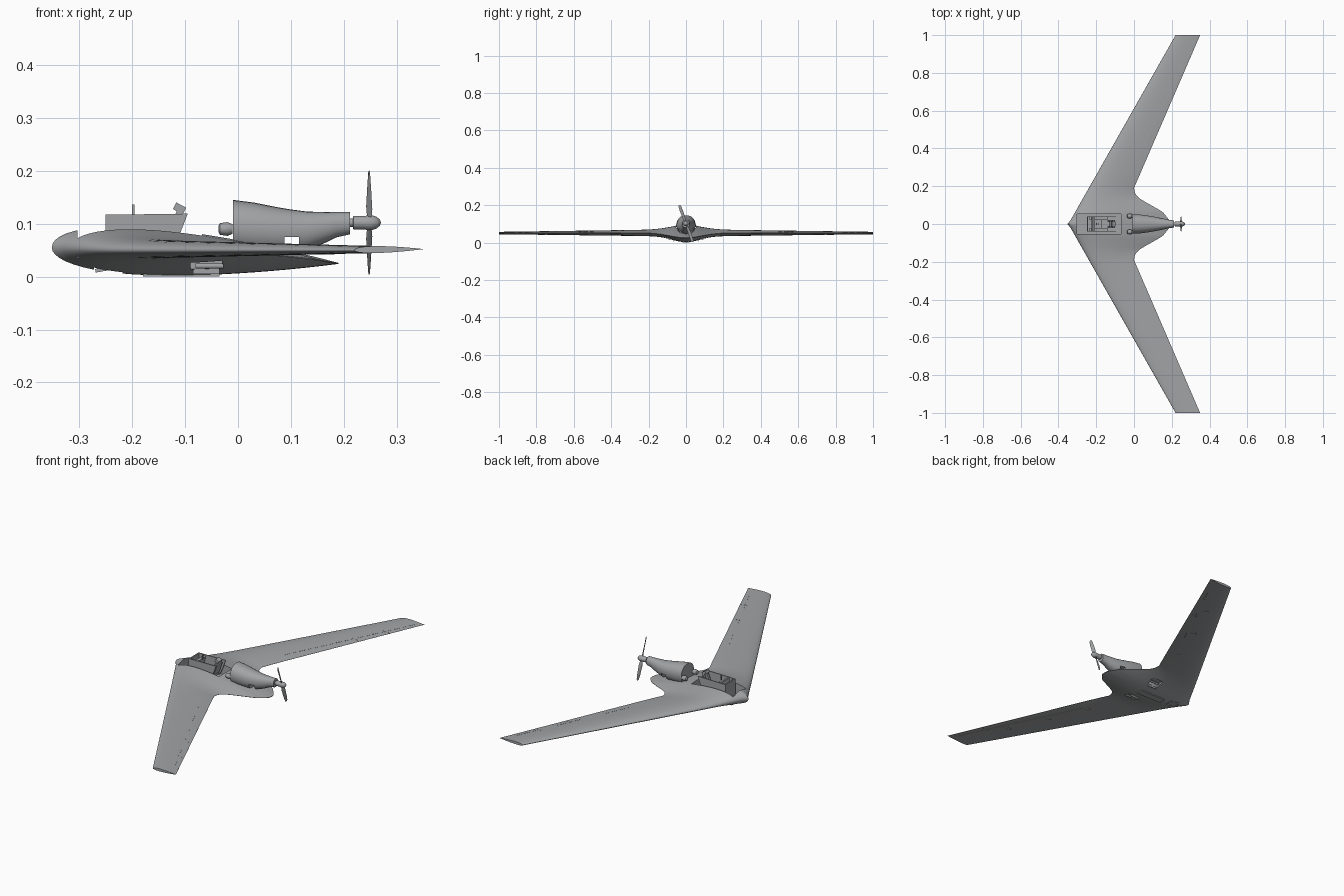
import bpy, bmesh, math
from mathutils import Matrix, Vector

cube = bpy.data.objects.get("Cube")
if cube:
    bpy.data.objects.remove(cube)


def material(name, rgb):
    m = bpy.data.materials.new(name)
    m.use_nodes = True
    m.diffuse_color = (*rgb, 1)
    m.node_tree.nodes["Principled BSDF"].inputs["Base Color"].default_value = (*rgb, 1)
    return m


grey = material("airframe grey", (0.36, 0.37, 0.38))


def finish(name, bm, smooth=None):
    bmesh.ops.recalc_face_normals(bm, faces=bm.faces)
    me = bpy.data.meshes.new(name)
    bm.to_mesh(me)
    bm.free()
    me.materials.append(grey)
    ob = bpy.data.objects.new(name, me)
    bpy.context.collection.objects.link(ob)
    if smooth:
        bpy.ops.object.select_all(action='DESELECT')
        bpy.context.view_layer.objects.active = ob
        ob.select_set(True)
        bpy.ops.object.shade_smooth_by_angle(angle=math.radians(smooth))
    return ob


def loft(name, rings, smooth=35):
    bm = bmesh.new()
    loops = [[bm.verts.new(p) for p in r] for r in rings]
    n = len(loops[0])
    for a, b in zip(loops, loops[1:]):
        for i in range(n):
            j = (i + 1) % n
            bm.faces.new((a[i], a[j], b[j], b[i]))
    bm.faces.new(loops[0])
    bm.faces.new(loops[-1])
    return finish(name, bm, smooth)


def box(name, x, y, z, tilt=0):
    lo, hi = Vector((x[0], y[0], z[0])), Vector((x[1], y[1], z[1]))
    bm = bmesh.new()
    mat = (Matrix.Translation((lo + hi) / 2) @ Matrix.Rotation(math.radians(tilt), 4, 'Y')
           @ Matrix.Diagonal((*(hi - lo), 1)))
    bmesh.ops.create_cube(bm, size=1, matrix=mat)
    return finish(name, bm)


def turned(name, profile, y, z, n=20):
    # profile of (x, radius) turned round an axis along x
    ring = [math.tau * i / n for i in range(n)]
    return loft(name, [[(x, y + r * math.cos(a), z + r * math.sin(a)) for a in ring]
                       for x, r in profile])


def extrude_y(name, outline, y0, y1):
    return loft(name, [[(x, y, z) for x, z in outline] for y in (y0, y1)], None)


def cut(ob, *cutters):
    for c in cutters:
        m = ob.modifiers.new("cut", 'BOOLEAN')
        m.operation = 'DIFFERENCE'
        m.solver = 'EXACT'
        m.object = c
        c.hide_render = True
        c.hide_viewport = True
        c.display_type = 'WIRE'


def interp(points, v):
    for (a, p), (b, q) in zip(points, points[1:]):
        if v <= b:
            return p + (q - p) * (v - a) / (b - a)
    return points[-1][1]


# wing planform and section
LEADING = [(0, -.352), (.02, -.336), (1, .22)]
TRAILING = [(0, .19), (.02, .187), (.064, .152), (.1, .09), (.125, .045),
            (.143, .02), (.165, .004), (.19, 0), (1, .35)]


def bump(y, w):
    return math.exp(-(y / w) ** 2)


def surface_z(t, y, side):
    y = abs(y)
    mid = (.05 + .005 * bump(y, .12)) * (1 - t) + (.052 - .027 * bump(y, .12)) * t
    thick = (.021 - .014 * y + .026 * bump(y, .12) if side > 0
             else .018 - .012 * y + .024 * bump(y, .1))
    f = 2 * (1.4845 * t ** .5 - .63 * t - 1.758 * t ** 2 + 1.4215 * t ** 3 - .518 * t ** 4)
    return mid + side * thick * (max(f, 0) + .02 * t)


def skin(x, y, side):
    a, b = interp(LEADING, abs(y)), interp(TRAILING, abs(y))
    return surface_z(min(max((x - a) / (b - a), 0), 1), y, side)


N = 28
ts = [(1 - math.cos(math.pi * i / N)) / 2 for i in range(N + 1)]
half = [.01 * i for i in range(1, 21)] + [.24, .3, .4, .5, .6, .7, .8, .9, 1]
rings = []
for y in [-v for v in reversed(half)] + [0] + half:
    a, b = interp(LEADING, abs(y)), interp(TRAILING, abs(y))
    top = [(a + (b - a) * t, y, surface_z(t, y, 1)) for t in ts]
    low = [(a + (b - a) * t, y, surface_z(t, y, -1)) for t in reversed(ts[1:])]
    rings.append(top + low)
wing = loft("flying_wing", rings, 40)

# cockpit opening and wheel bays
cut(wing, box("cockpit_cutter", (-.303, -.068), (-.053, .053), (.035, .2)),
    box("nose_bay_cutter", (-.272, -.218), (-.02, .02), (-.02, .027)),
    *[box("main_bay_cutter", (-.09, -.03), (s * .09 - .022, s * .09 + .022), (-.02, .032))
      for s in (-1, 1)])

# cockpit interior
side = [(-.25, .036), (-.25, .117), (-.095, .119), (-.11, .08), (-.13, .036)]
for s, label in ((-1, "right"), (1, "left")):
    extrude_y(label + "_cockpit_wall", side, s * .036, s * .041)
    box(label + "_side_console", (-.235, -.14), sorted((s * .022, s * .036)), (.036, .075))
    box(label + "_seat_rail", (-.13, -.118), sorted((s * .012, s * .016)), (.05, .125), 22)
    # cowl intake
    turned(label + "_intake", [(-.037, .006), (-.034, .011), (-.02, .013), (-.01, .009)],
           s * .042, .09, 12)
box("cockpit_front_panel", (-.25, -.244), (-.041, .041), (.036, .117))
box("instrument_panel", (-.222, -.21), (-.036, .036), (.08, .112), 15)
box("seat_pan", (-.175, -.12), (-.02, .02), (.05, .06))
box("seat_back", (-.122, -.113), (-.022, .022), (.05, .118), 20)
box("headrest", (-.121, -.1), (-.014, .014), (.122, .136), 28)
box("control_stick", (-.19, -.186), (-.002, .002), (.036, .1))
box("gun_sight", (-.2, -.196), (-.004, .004), (.112, .136))

# engine cowling: x, half width, bottom, top
cowl = []
for x, w, lo, hi in ((-.009, .051, .045, .145), (.03, .05, .042, .14), (.07, .045, .042, .132),
                     (.1, .04, .044, .127), (.13, .034, .05, .123), (.165, .027, .064, .122),
                     (.185, .022, .074, .122), (.212, .019, .08, .122)):
    ring = []
    for i in range(28):
        c, s = math.cos(math.tau * i / 28), math.sin(math.tau * i / 28)
        ring.append((x, w * math.copysign(abs(c) ** .85, c),
                     (lo + hi) / 2 + (hi - lo) / 2 * math.copysign(abs(s) ** .95, s)))
    cowl.append(ring)
cowling = loft("engine_cowling", cowl)
cut(cowling, box("cowling_slot_cutter", (.088, .115), (-.1, .1), (.02, .075)))

# propeller
turned("propeller_shaft", [(.205, .008), (.217, .008), (.218, .013), (.243, .013)], 0, .102)
turned("spinner", [(.242, .014), (.253, .014), (.262, .011), (.268, .006), (.27, .001)], 0, .102)
spin = Matrix.Translation((.248, 0, .102)) @ Matrix.Rotation(math.radians(20), 4, 'X')
for k, label in enumerate(("upper", "lower")):
    blade = []
    for r, w, d, pitch in ((.006, .005, .004, 50), (.03, .009, .003, 40),
                           (.075, .009, .002, 22), (.1, .007, .0014, 14), (.104, .003, .001, 12)):
        turn = Matrix.Rotation(math.pi * k, 4, 'X') @ Matrix.Rotation(math.radians(pitch), 4, 'Z')
        pts = [(d, 0), (0, w), (-d, 0), (0, -w)]
        blade.append([spin @ turn @ Vector((a * .9, b, r)) for a, b in pts])
    loft(label + "_propeller_blade", blade, 60)


# hinge lines and panel seams lying on the skin
def seam(name, x0, y0, x1, y1, sides=(1, -1), w=.0012):
    d = Vector((-(y1 - y0), x1 - x0, 0)).normalized() * w
    for sd in sides:
        rings = []
        for i in range(5):
            x, y = x0 + (x1 - x0) * i / 4, y0 + (y1 - y0) * i / 4
            z = skin(x, y, sd)
            rings.append([(x + d.x * a, y + d.y * a, z + sd * h)
                          for a, h in ((-1, -.001), (1, -.001), (1, .0005), (-1, .0005))])
        loft(name, rings, None)


for s, label in ((-1, "right"), (1, "left")):
    for i in range(18):
        y = .35 + .035 * i
        seam(label + "_hinge_line", .02 + .476 * (y - .35), s * y,
             .02 + .476 * (y - .326), s * (y + .024), (1,))
    seam(label + "_hinge_line_below", .02, s * .35, .32, s * .98, (-1,))
    for y, a, b in ((.68, .17, .208), (.83, .235, .275)):
        seam(label + "_elevon_seam", a, s * y, b, s * y)
    # round access covers under the wing
    for x, y in ((.0, .35), (.08, .55), (.17, .75)):
        bm = bmesh.new()
        bmesh.ops.create_cone(bm, cap_ends=True, segments=12, radius1=.012, radius2=.012,
                              depth=.004, matrix=Matrix.Translation((x, s * y, skin(x, s * y, -1))))
        finish(label + "_access_cover", bm)
    # main gear door and exhaust stub
    turned(label + "_exhaust_stub", [(-.08, .005), (-.027, .005)], s * .09, .02, 12)
    box(label + "_bay_door", (-.085, -.035), (s * .065 - .002, s * .065 + .002), (.005, .03))

# belly fairing and nose gear door
box("belly_skid", (-.18, -.035), (-.018, .018), (0, .01))
box("nose_bay_door", (-.27, -.22), (-.017, .017), (.012, .019), -10)
